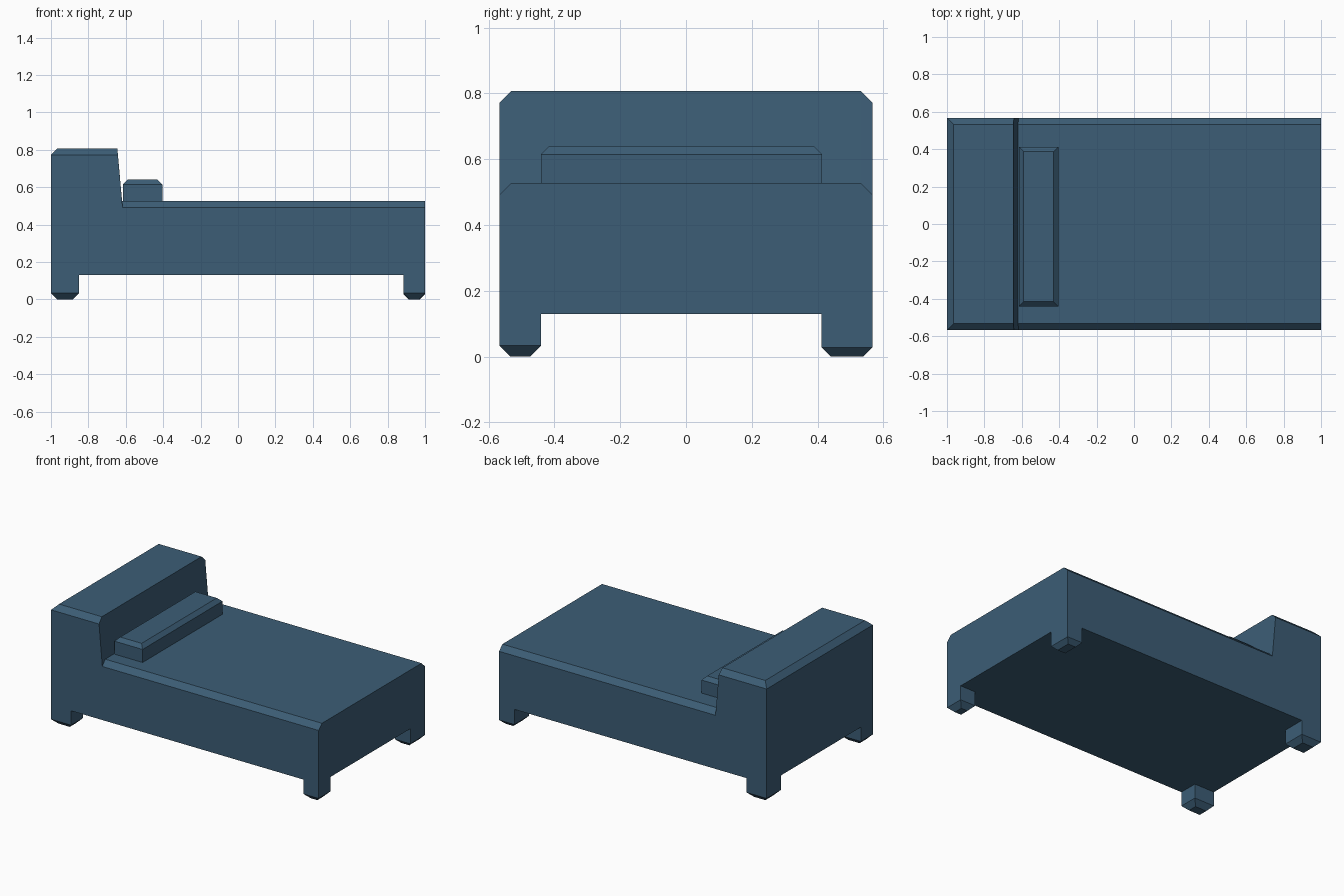
import bpy, bmesh

if "Cube" in bpy.data.objects:
    bpy.data.objects.remove(bpy.data.objects["Cube"])

W, C, BASE = 0.567, 0.035, 0.13   # half width, chamfer, underside height

mat = bpy.data.materials.new("navy_blue")
mat.diffuse_color = (0.045, 0.11, 0.18, 1)
mat.use_nodes = True
mat.node_tree.nodes["Principled BSDF"].inputs["Base Color"].default_value = mat.diffuse_color


def loft(name, rings):
    """Skin a list of equal-length closed rings and cap both ends."""
    bm = bmesh.new()
    loops = [[bm.verts.new(p) for p in ring] for ring in rings]
    n = len(loops[0])
    for a, b in zip(loops, loops[1:]):
        for i in range(n):
            j = (i + 1) % n
            bm.faces.new((a[i], a[j], b[j], b[i]))
    bm.faces.new(loops[0])
    bm.faces.new(loops[-1])
    bmesh.ops.remove_doubles(bm, verts=bm.verts, dist=1e-4)
    bmesh.ops.recalc_face_normals(bm, faces=bm.faces)
    mesh = bpy.data.meshes.new(name)
    bm.to_mesh(mesh)
    bm.free()
    mesh.materials.append(mat)
    obj = bpy.data.objects.new(name, mesh)
    bpy.context.collection.objects.link(obj)
    return obj


def section(x_top, x_shoulder, h, c):
    """Body cross-section with chamfered top corners."""
    return [(x_shoulder, -W, BASE), (x_shoulder, -W, h - c), (x_top, -W + c, h),
            (x_top, W - c, h), (x_shoulder, W, h - c), (x_shoulder, W, BASE)]


def chamfered_block(name, x0, x1, y0, y1, z_flat, z_tip, c):
    """Box from z_flat to z_tip, chamfered all round the tip end."""
    def rect(z, d):
        return [(x0 + d, y0 + d, z), (x1 - d, y0 + d, z),
                (x1 - d, y1 - d, z), (x0 + d, y1 - d, z)]
    mid = z_tip - c if z_tip > z_flat else z_tip + c
    return loft(name, [rect(z_flat, 0), rect(mid, 0), rect(z_tip, c)])


# Bed body: tall headboard stepping down a sloped face to the mattress
loft("bed_body", [
    section(-1.0, -1.0, 0.772, 0.0),
    section(-0.965, -0.965, 0.807, C),
    section(-0.645, -0.642, 0.807, C),
    section(-0.62, -0.617, 0.527, C),
    section(1.0, 1.0, 0.527, C),
])

# Pillow
chamfered_block("pillow", -0.615, -0.405, -0.44, 0.413, 0.527, 0.64, 0.025)

# Legs, flush with the body corners
for x_name, x0, x1 in (("head", -1.0, -0.85), ("foot", 0.885, 1.0)):
    for y_name, y0, y1 in (("front", -W, -0.44), ("back", 0.412, W)):
        c = 0.028 if (x_name, y_name) == ("foot", "back") else 0.033
        chamfered_block(f"{x_name}_{y_name}_leg", x0, x1, y0, y1, BASE, 0.0, c)
